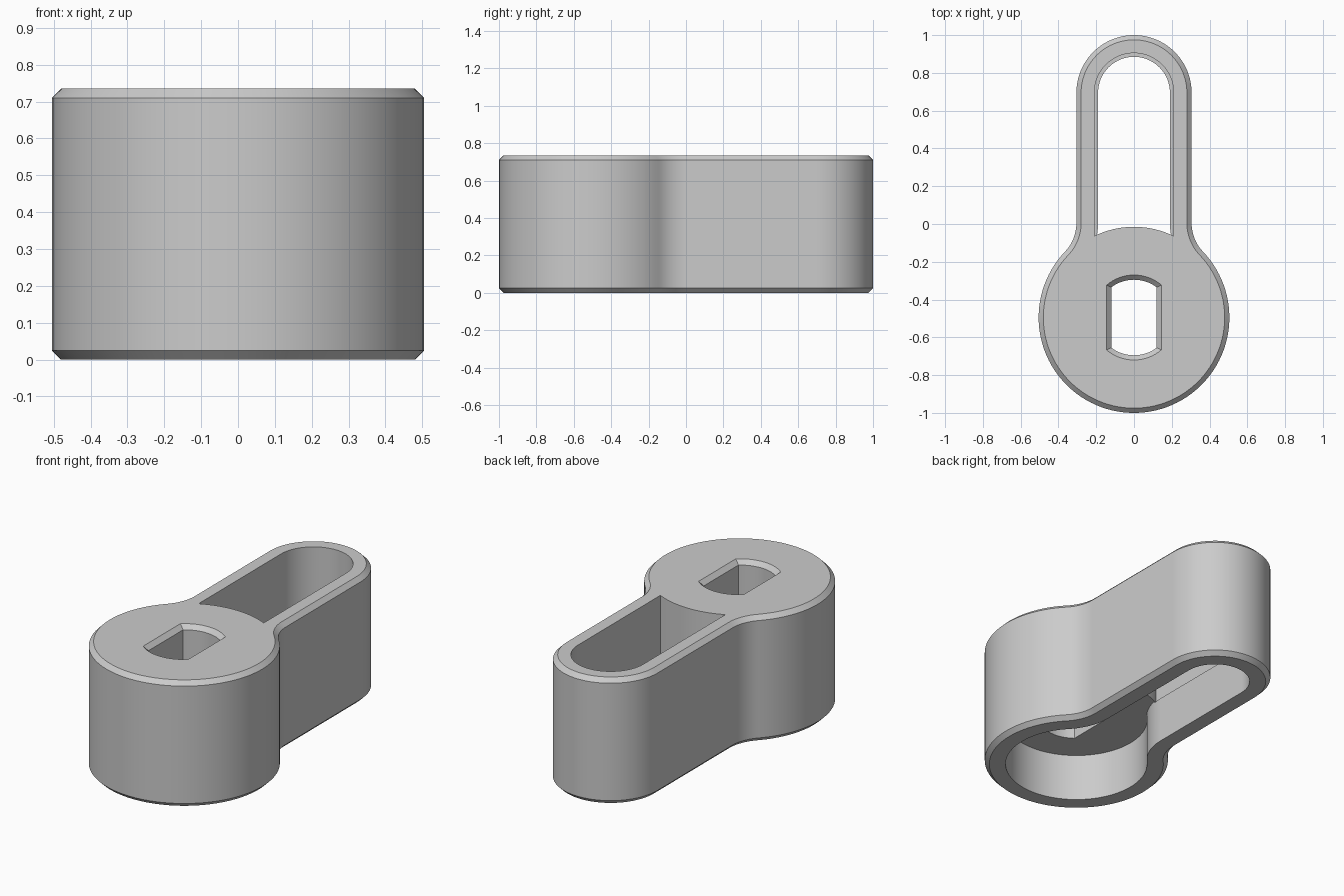
import bpy, bmesh
from math import sin, cos, pi, sqrt, atan2, asin

if "Cube" in bpy.data.objects:
    bpy.data.objects.remove(bpy.data.objects["Cube"])

HEIGHT, CHAMFER, WALL = 0.735, 0.025, 0.115
HUB_Y, HUB_R = -0.495, 0.505
ARM_Y, ARM_R = 0.695, 0.305
FILLET = 0.22
POCKET_TOP, LEDGE = 0.28, 0.27

# Material
grey = bpy.data.materials.new("grey plastic")
grey.use_nodes = True
colour = (0.6, 0.6, 0.6, 1)
grey.diffuse_color = colour
grey.node_tree.nodes["Principled BSDF"].inputs["Base Color"].default_value = colour


def arc(cx, cy, r, start, end, steps):
    return [(cx + r * cos(start + (end - start) * i / steps),
             cy + r * sin(start + (end - start) * i / steps)) for i in range(steps + 1)]


def mirrored(half):
    """Close a right-hand half profile by mirroring it in x."""
    return half + [(-x, y) for x, y in reversed(half[1:-1])]


def outline(inset):
    """Round hub blended into a round-ended arm."""
    fx = ARM_R + FILLET
    fy = HUB_Y + sqrt((HUB_R + FILLET) ** 2 - fx ** 2)
    lean = atan2(fy - HUB_Y, fx)
    half = arc(0, HUB_Y, HUB_R - inset, -pi / 2, lean, 40)
    half += arc(fx, fy, FILLET + inset, lean + pi, pi, 12)[1:]
    half += arc(0, ARM_Y, ARM_R - inset, 0, pi / 2, 24)
    return mirrored(half)


def slot_outline(width, hub_radius):
    """Arm opening that stops at the curved hub wall."""
    spread = asin(width / hub_radius)
    half = arc(0, HUB_Y, hub_radius, pi / 2, pi / 2 - spread, 10)
    half += arc(0, ARM_Y, width, 0, pi / 2, 24)
    return mirrored(half)


def keyhole_outline(grow):
    """Circle with two flattened sides."""
    radius, width = 0.2 + grow, 0.12 + grow
    side = asin(width / radius)
    half = arc(0, HUB_Y, radius, -pi / 2, -pi / 2 + side, 8)
    half += arc(0, HUB_Y, radius, pi / 2 - side, pi / 2, 8)
    return mirrored(half)


def loft(name, sections):
    """Solid through matching outlines given as (points, height)."""
    bm = bmesh.new()
    rings = [[bm.verts.new((x, y, z)) for x, y in pts] for pts, z in sections]
    for low, high in zip(rings, rings[1:]):
        for i in range(len(low)):
            j = (i + 1) % len(low)
            bm.faces.new((low[i], low[j], high[j], high[i]))
    bm.faces.new(rings[0][::-1])
    bm.faces.new(rings[-1])
    bmesh.ops.recalc_face_normals(bm, faces=bm.faces)
    mesh = bpy.data.meshes.new(name)
    bm.to_mesh(mesh)
    bm.free()
    obj = bpy.data.objects.new(name, mesh)
    bpy.context.collection.objects.link(obj)
    mesh.materials.append(grey)
    return obj


# Chamfered outer body
body = loft("handle_body", [(outline(CHAMFER), 0), (outline(0), CHAMFER),
                            (outline(0), HEIGHT - CHAMFER), (outline(CHAMFER), HEIGHT)])

# Underside pocket, upper arm slot and chamfered keyhole
pocket = loft("pocket_cutter", [(outline(WALL), -0.1), (outline(WALL), POCKET_TOP)])
slot = slot_outline(0.21, HUB_R - CHAMFER)
arm_slot = loft("arm_slot_cutter", [(slot, LEDGE), (slot, 1)])
keyhole = loft("keyhole_cutter", [(keyhole_outline(0), 0.1),
                                  (keyhole_outline(0), HEIGHT - CHAMFER),
                                  (keyhole_outline(2 * CHAMFER), HEIGHT + CHAMFER)])

bpy.context.view_layer.objects.active = body
for cutter in (pocket, arm_slot, keyhole):
    cutter.hide_render = True
    cut = body.modifiers.new(cutter.name, 'BOOLEAN')
    cut.operation, cut.solver, cut.object = 'DIFFERENCE', 'EXACT', cutter
    bpy.ops.object.modifier_apply(modifier=cut.name)
    bpy.data.objects.remove(cutter)

# Smooth curved walls with crisp edges
bpy.ops.object.select_all(action='DESELECT')
body.select_set(True)
bpy.ops.object.shade_smooth_by_angle(angle=pi / 6)
